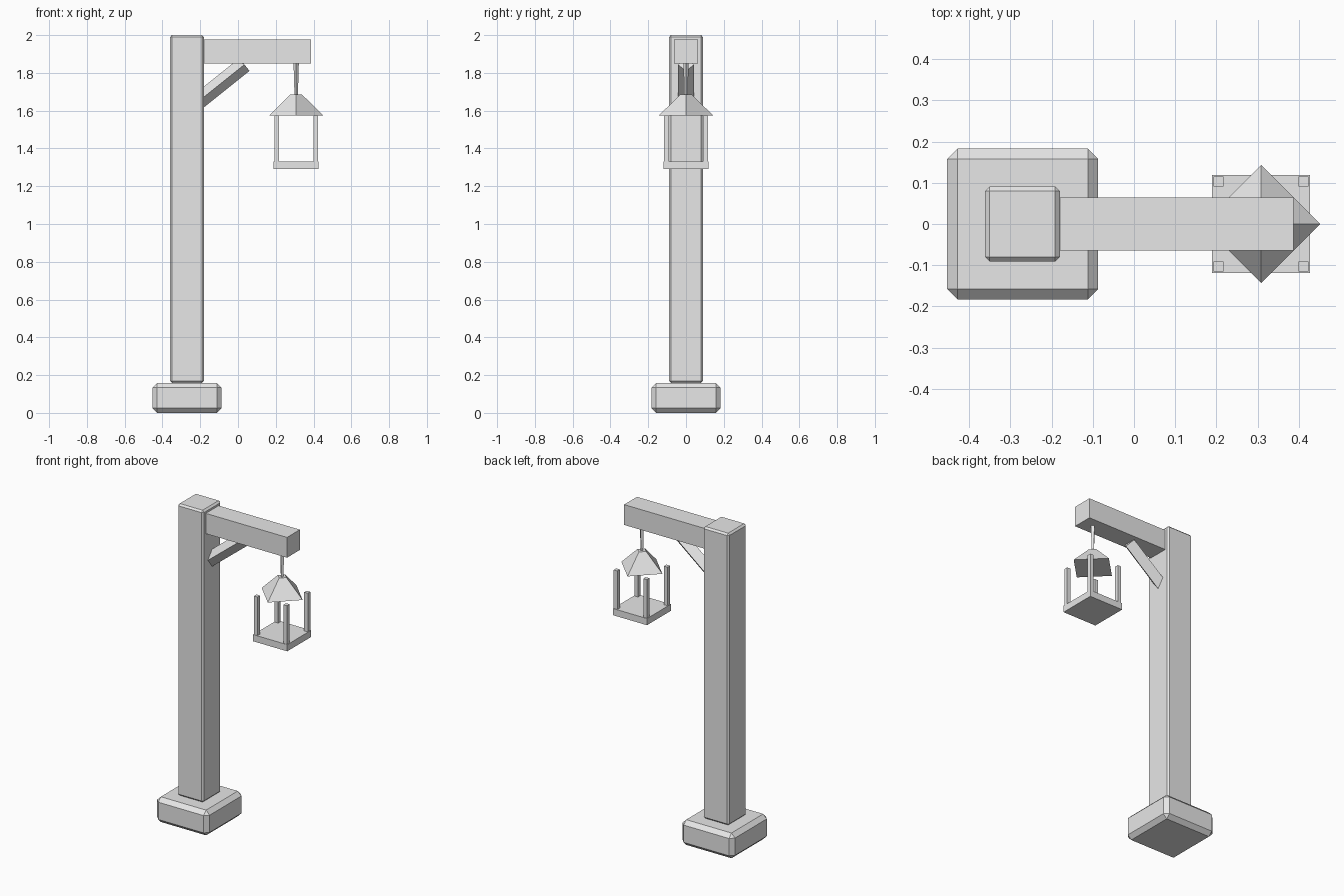
import bpy
from mathutils import Vector

cube = bpy.data.objects.get("Cube")
if cube:
    bpy.data.objects.remove(cube, do_unlink=True)

# One plain grey for everything
grey = bpy.data.materials.new("plain_grey")
grey.use_nodes = True
COLOUR = (0.8, 0.8, 0.8, 1.0)
grey.diffuse_color = COLOUR
for node in grey.node_tree.nodes:
    if node.type == "BSDF_PRINCIPLED":
        node.inputs["Base Color"].default_value = COLOUR


def finish(name):
    obj = bpy.context.object
    obj.name = name
    obj.data.materials.append(grey)
    return obj


def box(name, low, high, chamfer=0.0):
    """Box between two opposite corners, with an optional flat chamfer."""
    low, high = Vector(low), Vector(high)
    bpy.ops.mesh.primitive_cube_add(size=1, location=(low + high) / 2)
    obj = finish(name)
    size = high - low
    for vert in obj.data.vertices:
        vert.co = vert.co * size
    if chamfer:
        bevel = obj.modifiers.new("chamfer", "BEVEL")
        bevel.width = chamfer
        bevel.segments = 1
    return obj


def four_sided(name, start, end, start_radius, end_radius):
    """Four-sided bar or frustum, diamond in section, between two points."""
    start, end = Vector(start), Vector(end)
    axis = end - start
    bpy.ops.mesh.primitive_cone_add(
        vertices=4, radius1=start_radius, radius2=end_radius, depth=axis.length,
        location=(start + end) / 2,
        rotation=Vector((0, 0, 1)).rotation_difference(axis).to_euler())
    return finish(name)


# Standing post on its foot, with the arm
box("foot_block", (-0.453, -0.183, 0), (-0.087, 0.183, 0.159), 0.025)
box("post", (-0.361, -0.091, 0.159), (-0.18, 0.091, 2.0), 0.011)
box("arm_beam", (-0.185, -0.064, 1.849), (0.387, 0.064, 1.977))

# Diagonal brace, ends buried in post and arm
four_sided("diagonal_brace", (-0.22, 0, 1.641), (0.034, 0, 1.844), 0.043, 0.043)

# Hanging lantern
LAMP_X = 0.308
four_sided("hanger", (LAMP_X, 0, 1.68), (LAMP_X, 0, 1.852), 0.009, 0.014)
four_sided("lantern_roof", (LAMP_X, 0, 1.575), (LAMP_X, 0, 1.686), 0.143, 0.03)
box("lantern_floor", (LAMP_X - 0.119, -0.119, 1.29), (LAMP_X + 0.119, 0.119, 1.332))

for side_x, x_name in ((-1, "right"), (1, "left")):
    for side_y, y_name in ((-1, "front"), (1, "back")):
        x, y = LAMP_X + side_x * 0.103, side_y * 0.103
        box(f"lantern_{y_name}_{x_name}_corner_post",
            (x - 0.0125, y - 0.0125, 1.33), (x + 0.0125, y + 0.0125, 1.575))
